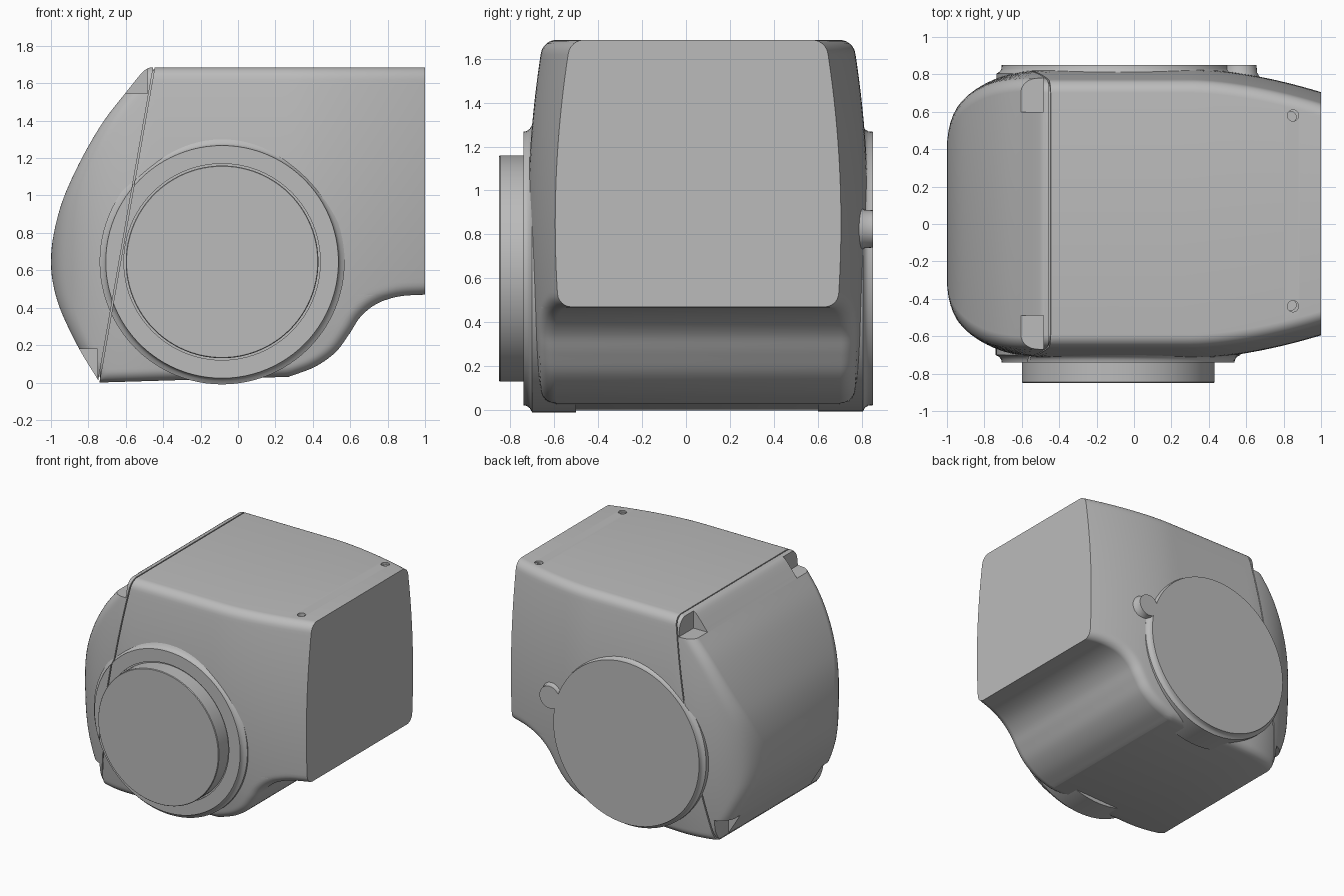
import bpy, bmesh, math
from mathutils import Vector, Matrix

if "Cube" in bpy.data.objects:
    bpy.data.objects.remove(bpy.data.objects["Cube"], do_unlink=True)

CY = 0.055          # middle of the housing in y
TOP = 1.685
HUB = (-0.085, 0.645)

grey = bpy.data.materials.new("light_grey")
grey.use_nodes = True
grey.diffuse_color = (0.5, 0.5, 0.5, 1)
grey.node_tree.nodes["Principled BSDF"].inputs["Base Color"].default_value = (0.5, 0.5, 0.5, 1)


def make(name, bm):
    bmesh.ops.recalc_face_normals(bm, faces=bm.faces)
    mesh = bpy.data.meshes.new(name)
    bm.to_mesh(mesh)
    bm.free()
    mesh.materials.append(grey)
    ob = bpy.data.objects.new(name, mesh)
    bpy.context.collection.objects.link(ob)
    return ob


def activate(ob):
    bpy.ops.object.select_all(action='DESELECT')
    ob.select_set(True)
    bpy.context.view_layer.objects.active = ob


def cut(ob, cutters):
    activate(ob)
    for c in cutters:
        mod = ob.modifiers.new("cut", 'BOOLEAN')
        mod.operation = 'DIFFERENCE'
        mod.solver = 'EXACT'
        mod.object = c
        bpy.ops.object.modifier_apply(modifier=mod.name)


def box(name, x, y, z):
    bm = bmesh.new()
    bmesh.ops.create_cube(bm, size=1)
    for v in bm.verts:
        v.co = Vector(a + (b - a) * (c + 0.5) for (a, b), c in zip((x, y, z), v.co))
    return make(name, bm)


def lathe(name, profile, centre, steps=96):
    # profile of (radius, y) turned about an axis along y
    bm = bmesh.new()
    rings = [[bm.verts.new((centre[0] + r * math.cos(2 * math.pi * k / steps), y,
                            centre[1] + r * math.sin(2 * math.pi * k / steps)))
              for k in range(steps)] for r, y in profile]
    for a, b in zip(rings, rings[1:]):
        for k in range(steps):
            n = (k + 1) % steps
            bm.faces.new((a[k], a[n], b[n], b[k]))
    bm.faces.new(rings[0])
    bm.faces.new(rings[-1])
    return make(name, bm)


def smooth(pts, n=8):
    # Catmull-Rom samples through the points
    p = [Vector(q) for q in pts]
    p = [2 * p[0] - p[1]] + p + [2 * p[-1] - p[-2]]
    out = []
    for a, b, c, d in zip(p, p[1:], p[2:], p[3:]):
        for k in range(n):
            t = k / n
            out.append(0.5 * (2 * b + (c - a) * t + (2 * a - 5 * b + 4 * c - d) * t * t
                              + (3 * b - a - 3 * c + d) * t ** 3))
    return out + [p[-2]]


def x_at(curve, z):
    for a, b in zip(curve, curve[1:]):
        if z <= b.y:
            return a.x + (b.x - a.x) * max(0, z - a.y) / max(1e-6, b.y - a.y)
    return curve[-1].x


# Side outline: curved nose and the scoop under the flange
nose = smooth([(-0.74, 0), (-0.87, 0.22), (-0.97, 0.45), (-1, 0.67), (-0.955, 0.92), (-0.86, 1.15),
               (-0.73, 1.38), (-0.6, 1.55), (-0.51, 1.66), (-0.47, TOP)])
scoop = smooth([(0.27, 0), (0.41, 0.055), (0.52, 0.14), (0.59, 0.245), (0.65, 0.345),
                (0.74, 0.42), (0.86, 0.46), (1, 0.47)], 5)
outline = scoop[::-1] + nose + [Vector((1, TOP))]


def edge_distance(p):
    best = 9
    for a, b in zip(outline, outline[1:]):
        ab = b - a
        t = max(0, min(1, (p - a).dot(ab) / max(1e-9, ab.length_squared)))
        best = min(best, (p - a - ab * t).length)
    return best


def half_width(x, z):
    w = 0.775 - 0.07 * ((z - 0.85) / 0.84) ** 2
    w -= 0.125 * max(0, (x - 0.3) / 0.7) ** 1.7
    u = min(1, max(0, (-0.45 - x) / 0.55))
    w -= 0.36 * (1 - math.sqrt(1 - u * u))
    r = 0.06
    d = min(r, edge_distance(Vector((x, z))))
    return w - r + math.sqrt(max(0, r * r - (r - d) ** 2))


def ease(n):
    return [(1 - math.cos(math.pi * i / n)) / 2 for i in range(n + 1)]


# Housing: rows in z, columns in x, mirrored sides joined by strips
rows = [p.y for p in scoop] + [0.47 + (TOP - 0.47) * t for t in ease(40)[1:]]
cols = ease(50)
bm = bmesh.new()
left, right = [], []
for z in rows:
    x0, x1 = x_at(nose, z), x_at(scoop, z)
    pts = []
    for t in cols:
        x = x0 + (x1 - x0) * t
        lift = 0.03 * (x + 0.74) * max(0, 1 - z / 0.3)
        pts.append((x, half_width(x, z), z + lift))
    left.append([bm.verts.new((x, CY + h, z)) for x, h, z in pts])
    right.append([bm.verts.new((x, CY - h, z)) for x, h, z in pts])
for side in (left, right):
    for a, b in zip(side, side[1:]):
        for i in range(len(cols) - 1):
            bm.faces.new((a[i], a[i + 1], b[i + 1], b[i]))
for j in (0, -1):
    for i in range(len(cols) - 1):
        bm.faces.new((left[j][i], left[j][i + 1], right[j][i + 1], right[j][i]))
    for k in range(len(rows) - 1):
        bm.faces.new((left[k][j], left[k + 1][j], right[k + 1][j], right[k][j]))
housing = make("housing", bm)

# Screw pockets at the cover corners and holes near the flange
cutters = []
for s in (1, -1):
    def span(a, b):
        return sorted((CY + s * a, CY + s * b))
    cutters.append(box("top_pocket_cutter", (-0.8, -0.485), span(0.545, 1), (1.545, 1.8)))
    cutters.append(box("bottom_pocket_cutter", (-1.1, -0.75), span(0.5, 1), (-0.1, 0.18)))
    hole = lathe("hole_cutter", [(0.03, -0.05), (0.03, 0.1)], (0, 0), 24)
    hole.data.transform(Matrix.Translation((0.85, 0.07 + s * 0.51, 1.69)) @ Matrix.Rotation(math.pi / 2, 4, 'X'))
    cutters.append(hole)
cut(housing, cutters)

# Slightly smaller core closes the bottom of the cover seam
core = housing.copy()
core.data = housing.data.copy()
core.name = "inner_core"
bpy.context.collection.objects.link(core)
mid = Vector((0, CY, 0.85))
core.data.transform(Matrix.Translation(mid) @ Matrix.Scale(0.985, 4) @ Matrix.Translation(-mid))

# Front bearing ring and raised disc
ring = lathe("front_ring", [(0.655, -0.5), (0.655, -0.70), (0.636, -0.71), (0.625, -0.725), (0.622, -0.74),
                            (0.525, -0.74), (0.525, -0.73), (0.5, -0.73)], HUB)
disc = lathe("front_disc", [(0.515, -0.6), (0.515, -0.845), (0.511, -0.85)], HUB)

# Seam between the cover and the housing
seam = box("seam_cutter", (-0.004, 0.004), (-0.9, 0.84), (-1.2, 1.2))
tilt = math.atan2(0.29, 1.65)
seam.data.transform(Matrix.Translation((-0.595, 0, 0.855)) @ Matrix.Rotation(tilt, 4, 'Y'))
for ob in (housing, ring):
    cut(ob, [seam])

# Back disc with its small round tab
back = lathe("back_disc", [(0.65, 0.6), (0.65, 0.805), (0.632, 0.815), (0.624, 0.83), (0.622, 0.85)], HUB)
tab = lathe("back_tab", [(0.1, 0.6), (0.1, 0.79), (0.088, 0.81), (0.085, 0.85)], (0.57, 0.825), 32)

for c in cutters + [seam]:
    bpy.data.objects.remove(c, do_unlink=True)
for ob in (housing, core, ring, disc, back, tab):
    activate(ob)
    bpy.ops.object.shade_smooth_by_angle(angle=math.radians(35))
